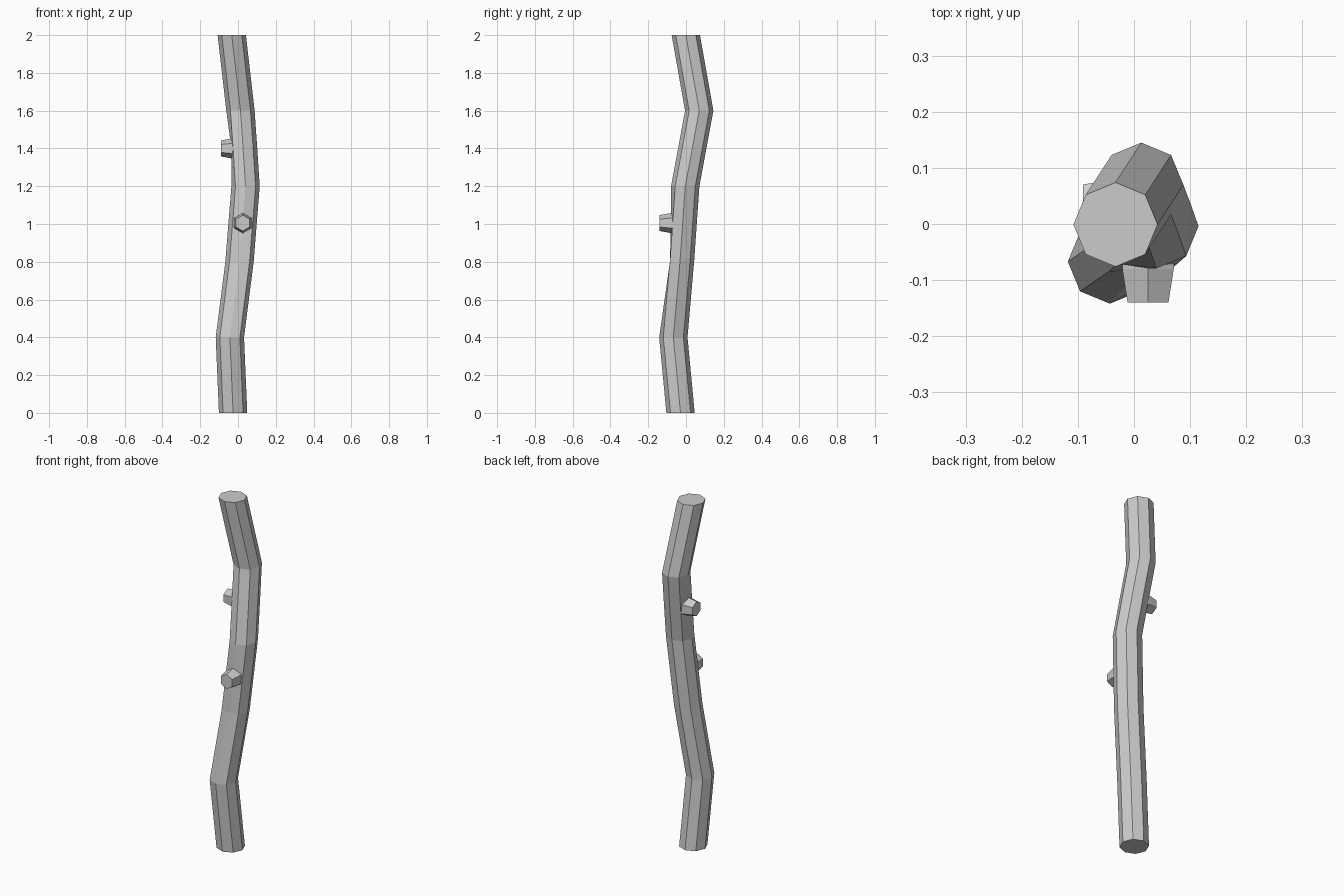
import bpy, bmesh, math
from mathutils import Vector, Matrix

if "Cube" in bpy.data.objects:
    bpy.data.objects.remove(bpy.data.objects["Cube"])

SIDES = 8
RADIUS = 0.075
# bent centre line of the pole
PATH = [(-0.026, -0.029, 0.0), (-0.043, -0.067, 0.4), (0.008, -0.032, 0.8),
        (0.024, -0.018, 1.0), (0.040, -0.004, 1.2), (0.027, 0.033, 1.4),
        (0.013, 0.070, 1.6), (-0.033, -0.001, 2.0)]
# ring, corner -> how far that corner is flattened where a stub grows
FLATTEN = {(2, 6): 0.051, (3, 6): 0.062, (5, 4): 0.062}


def finish(name, bm):
    bmesh.ops.recalc_face_normals(bm, faces=bm.faces)
    mesh = bpy.data.meshes.new(name)
    bm.to_mesh(mesh)
    bm.free()
    obj = bpy.data.objects.new(name, mesh)
    bpy.context.collection.objects.link(obj)
    return obj


def trunk():
    bm = bmesh.new()
    rings = []
    for i, p in enumerate(PATH):
        ring = []
        for k in range(SIDES):
            a = 2 * math.pi * k / SIDES
            r = FLATTEN.get((i, k), RADIUS)
            ring.append(bm.verts.new((p[0] + r * math.cos(a), p[1] + r * math.sin(a), p[2])))
        rings.append(ring)
    for lo, hi in zip(rings, rings[1:]):
        for k in range(SIDES):
            n = (k + 1) % SIDES
            bm.faces.new((lo[k], lo[n], hi[n], hi[k]))
    bm.faces.new(rings[0][::-1])
    bm.faces.new(rings[-1])
    return finish("trunk", bm)


def stub(name, base, direction, length, r_base, r_tip):
    # six-sided tapered stub with a corner pointing up, rooted inside the trunk
    d = Vector(direction).normalized()
    up = Vector((0, 0, 1))
    side = up.cross(d)
    bm = bmesh.new()
    rings = []
    for dist, r in ((-0.03, r_base), (0.0, r_base), (length, r_tip)):
        c = Vector(base) + d * dist
        rings.append([bm.verts.new(c + r * (up * math.cos(k * math.pi / 3) + side * math.sin(k * math.pi / 3)))
                      for k in range(6)])
    for lo, hi in zip(rings, rings[1:]):
        for k in range(6):
            n = (k + 1) % 6
            bm.faces.new((lo[k], lo[n], hi[n], hi[k]))
    bm.faces.new(rings[0][::-1])
    bm.faces.new(rings[-1])
    return finish(name, bm)


# main pole
trunk()
# cut-off branch stubs
stub("front_branch_stub", (0.025, -0.080, 1.005), (0, -1, 0), 0.06, 0.053, 0.042)
stub("left_branch_stub", (-0.034, 0.034, 1.40), (-1, 0, 0), 0.057, 0.053, 0.042)
